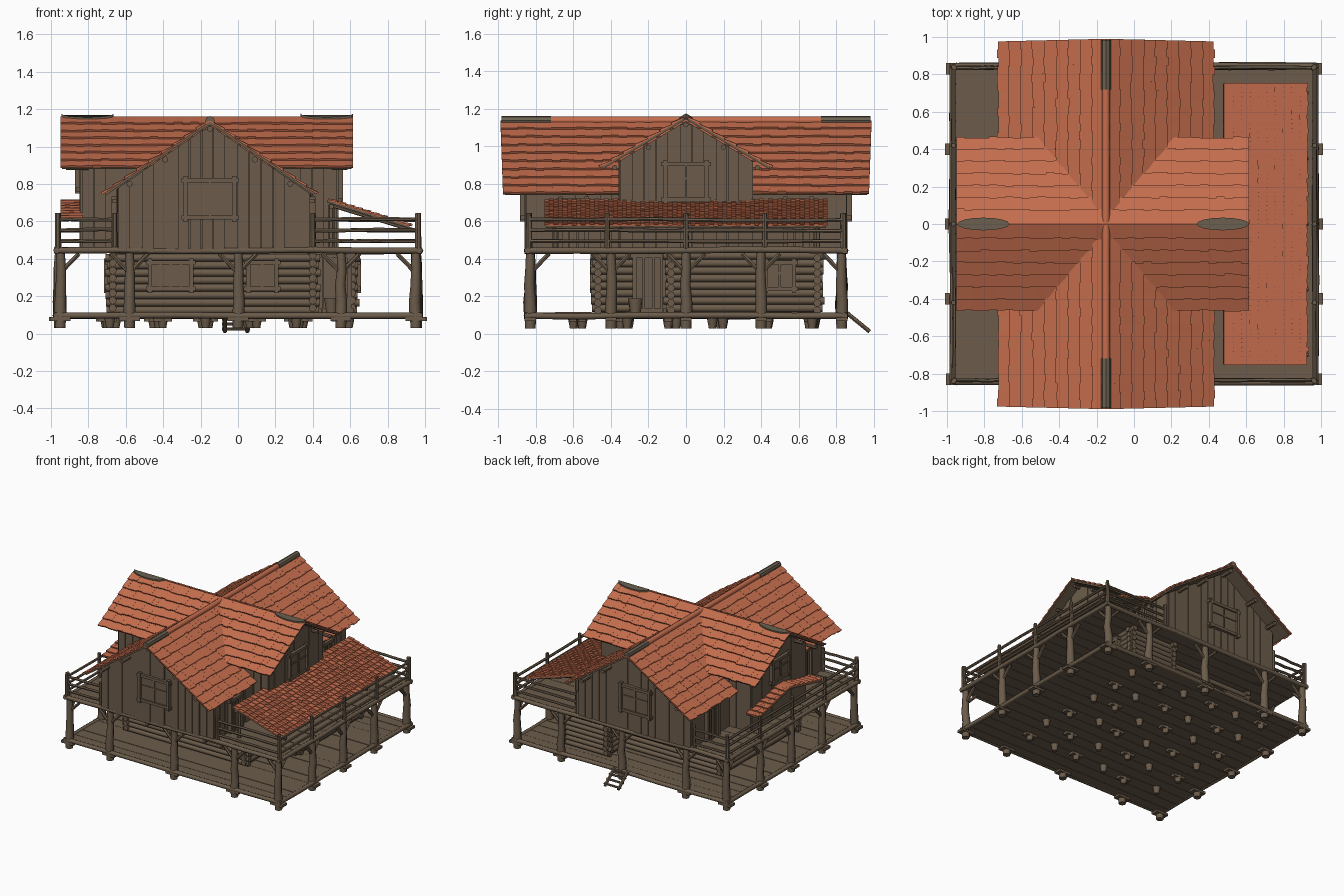
import bpy, bmesh, math, random
from mathutils import Vector as V

if "Cube" in bpy.data.objects:
    bpy.data.objects.remove(bpy.data.objects["Cube"])

random.seed(4)
R = random.uniform


def material(name, col):
    m = bpy.data.materials.new(name)
    m.diffuse_color = (*col, 1)
    m.use_nodes = True
    m.node_tree.nodes["Principled BSDF"].inputs["Base Color"].default_value = m.diffuse_color
    return m


WOOD = material("weathered_wood", (0.150, 0.108, 0.070))
TILE = material("clay_tile", (0.56, 0.155, 0.075))
CAP = material("ridge_cap_wood", (0.145, 0.118, 0.080))


class Part:
    """Collects solids into one mesh object."""
    def __init__(self, name, mat=WOOD):
        self.name, self.mat, self.bm = name, mat, bmesh.new()

    def loft(self, rings):
        rs = [[self.bm.verts.new(p) for p in r] for r in rings]
        n = len(rs[0])
        for a, b in zip(rs, rs[1:]):
            for i in range(n):
                self.bm.faces.new((a[i], a[(i + 1) % n], b[(i + 1) % n], b[i]))
        self.bm.faces.new(rs[0][::-1])
        self.bm.faces.new(rs[-1])

    def box(self, a, b):
        (x, y, z), (X, Y, Z) = a, b
        self.loft([[(x, y, h), (X, y, h), (X, Y, h), (x, Y, h)] for h in (z, Z)])

    def log(self, p, q, r1, r2=None, n=8, segs=1, wob=0.0):
        p, q, r2 = V(p), V(q), r2 or r1
        d = (q - p).normalized()
        u = d.orthogonal().normalized()
        w = d.cross(u)
        rings = []
        for s in range(segs + 1):
            t = s / segs
            c = p.lerp(q, t)
            if 0 < s < segs:
                c = c + u * R(-wob, wob) + w * R(-wob, wob)
            r = r1 + (r2 - r1) * t
            rings.append([c + (u * math.cos(k * math.tau / n) + w * math.sin(k * math.tau / n)) * r
                          for k in range(n)])
        self.loft(rings)

    def done(self, smooth=False):
        bmesh.ops.recalc_face_normals(self.bm, faces=self.bm.faces)
        me = bpy.data.meshes.new(self.name)
        self.bm.to_mesh(me)
        self.bm.free()
        me.materials.append(self.mat)
        ob = bpy.data.objects.new(self.name, me)
        bpy.context.collection.objects.link(ob)
        if smooth:
            bpy.context.view_layer.objects.active = ob
            ob.select_set(True)
            bpy.ops.object.shade_smooth_by_angle(angle=math.radians(50))
            ob.select_set(False)


def slope(name, top0, top1, down, rows, cols, thick=0.012, rib=0.0, flare=0.0):
    """One roof slope: wooden slab with overlapping tile courses."""
    top0, top1, down = V(top0), V(top1), V(down)
    mid, half = (top0 + top1) / 2, (top1 - top0) / 2
    nrm = half.cross(down).normalized()
    nrm = nrm if nrm.z > 0 else -nrm

    def P(u, t, h):
        return mid + half * (u * (1 - flare * t)) + down * t + nrm * h
    slab = Part(name + "_underside")
    slab.loft([[P(-.99, t, h), P(.99, t, h), P(.99, t, h - .014), P(-.99, t, h - .014)]
               for t, h in ((0, 0), (.985, 0))])
    slab.done()
    tiles = Part(name + "_tiles", TILE)
    for i in range(rows):
        for j in range(cols):
            a, b = -1 + 2 * j / cols, -1 + 2 * (j + 1) / cols
            t0, t1 = i / rows, min((i + 1 + R(.02, .16)) / rows, 1.0 + R(-.008, .012))
            h = rib * (j % 2) + R(0, .002)
            tiles.loft([[P(a, t0, h), P(b, t0, h), P(b, t0, -.004), P(a, t0, -.004)],
                        [P(a, t1, h + thick), P(b, t1, h + thick), P(b, t1, 0), P(a, t1, 0)]])
    tiles.done()


# Decks: plank floors with perimeter beams
for name, z in (("ground_deck", .085), ("balcony_deck", .432)):
    d = Part(name)
    for k in range(17):
        y = -.85 + k * .1
        d.box((-.97 + R(-.006, .006), y, z), (.97 + R(-.006, .006), y + .097, z + .018 + R(0, .004)))
    d.box((-.965, -.845, z + .002), (.965, .845, z + .014))
    for s in (-1, 1):
        d.log((-.985, s * .845, z + .012), (.985, s * .845, z + .012), .017, segs=6, wob=.004)
        d.log((s * .97, -.86, z + .012), (s * .97, .86, z + .012), .017, segs=6, wob=.004)
    d.done(True)

# Columns with feet and diagonal braces round the perimeter
XS, YS = (-.95, -.58, 0, .55, .95), (-.82, -.4, 0, .4, .82)
spots = [(x, s * .83, 0) for x in XS for s in (-1, 1)] + [(s * .955, y, 1) for y in YS[1:-1] for s in (-1, 1)]
cols, braces, feet = Part("columns"), Part("column_braces"), Part("column_feet")
for x, y, side in spots:
    cols.log((x, y, .08), (x, y, .44), .033, .023, 8, 4, .006)
    feet.log((x, y, .03), (x, y, .085), .028, .03)
    feet.box((x - .055, y - .03, .068), (x + .055, y + .03, .088))
    dirs = [(s, 0) for s in (-1, 1)] if not side else []
    if side or abs(x) > .9:
        dirs += [(0, s) for s in (-1, 1)]
    for dx, dy in dirs:
        X, Y = x + dx * .1, y + dy * .1
        if abs(X) < 1 and abs(Y) < .87:
            braces.log((x, y, .325), (X, Y, .428), .013, .012, 6)
for p in (cols, braces, feet):
    p.done(True)

# Foundation stumps under the house
st = Part("foundation_stumps")
for i in range(6):
    for j in range(6):
        x, y = -.68 + i * .25 + R(-.03, .03), -.58 + j * .25 + R(-.03, .03)
        st.log((x, y, .03), (x, y, .088), .019, .03)
        if (i + j) % 2:
            st.box((x - .05, y - .022, .066), (x + .05, y + .022, .086))
st.done(True)


# Railings
rail = Part("balcony_railing")
runs = [((-.96, s * .835), (-.66, s * .835)) for s in (-1, 1)] + \
       [((.40, s * .835), (.96, s * .835)) for s in (-1, 1)] + \
       [((s * .965, -.84), (s * .965, .84)) for s in (-1, 1)]
for a, b in runs:
    for z in (.495, .552, .61):
        rail.log((*a, z), (*b, z + R(-.004, .004)), .0105, n=6, segs=5, wob=.003)
    n = max(1, round((V(b) - V(a)).length / .41))
    for k in range(n + 1):
        p = V(a).lerp(V(b), k / n)
        rail.log((*p, .44), (*p, .645), .016, .013, 7)
rail.done(True)

# Log cabin below: solid cores with stacked logs on the faces
core, logs = Part("cabin_core"), Part("cabin_logs")
for x, y, X, Y in ((-.67, -.47, .40, .50), (.22, -.08, .61, .70)):
    core.box((x, y, .1), (X, Y, .435))
    for k in range(8):
        z = .125 + k * .04
        e = .035 + R(-.008, .008)
        for yy in (y, Y):
            logs.log((x - e, yy, z), (X + e, yy, z), .021, n=8)
        for xx in (x, X):
            logs.log((xx, y - e, z + .012), (xx, Y + e, z + .012), .021, n=8)
core.box((.40, -.28, .1), (.42, -.09, .43))
core.done()
logs.done(True)
bucket = Part("bucket")
bucket.log((.50, -.27, .105), (.50, -.27, .19), .028, .04, 10)
bucket.done(True)


# Upper storey: gabled bodies clad in vertical boards
def body(name, axis, c, half_w, ends, ridge, pitch):
    def pt(w, l, z):
        return (w, l, z) if axis == 'y' else (l, w, z)

    def top(w):
        return ridge - pitch * abs(w - c)
    p = Part(name)
    L, H = c - half_w[0], c + half_w[1]
    p.loft([[pt(L, l, .44), pt(H, l, .44), pt(H, l, top(H)), pt(c, l, ridge), pt(L, l, top(L))] for l in ends])
    n = round((H - L) / .065)
    for s, l in zip((-1, 1), ends):
        for k in range(n):
            a, b = L + (H - L) * k / n, L + (H - L) * (k + .95) / n
            o = l + s * R(.004, .012)
            p.loft([[pt(a, v, .435), pt(b, v, .435), pt(b, v, top(b)), pt(a, v, top(a))] for v in (l, o)])
    n = round((ends[1] - ends[0]) / .065)
    for s, w in ((-1, L), (1, H)):
        for k in range(n):
            a, b = [ends[0] + (ends[1] - ends[0]) * (k + f) / n for f in (0, .95)]
            o = w + s * R(.003, .010)
            p.loft([[pt(v, a, .435), pt(v, b, .435), pt(v, b, top(w) - .003), pt(v, a, top(w) - .003)]
                    for v in (w, o)])
    p.done()


body("long_house_walls", 'y', -.15, (.49, .53), (-.85, .85), 1.115, .684)
body("cross_wing_walls", 'x', 0, (.35, .35), (-.835, .525), 1.135, .6)

# Tiled roofs
for s, nm in ((-1, "left"), (1, "right")):
    slope("long_roof_" + nm, (-.15, -.99, 1.137), (-.15, .99, 1.137), (s * .57, 0, -.39), 9, 44, flare=.014)
for s, nm in ((-1, "front"), (1, "back")):
    slope("cross_roof_" + nm, (-.95, 0, 1.16), (.615, 0, 1.16), (0, s * .455, -.272), 7, 36)
    slope("canopy_" + nm, (-.95, 0, .715), (-.83, 0, .715), (0, s * .41, -.095), 7, 5)
slope("porch_roof", (.48, -.755, .715), (.48, .755, .715), (.445, 0, -.14), 10, 62, .007, .006)

# Ridge logs, end caps, purlins and rafters
rd = Part("ridge_tiles", TILE)
rd.log((-.15, -.72, 1.138), (-.15, .72, 1.138), .022, n=8)
rd.done(True)
cap = Part("ridge_end_caps", CAP)
for s in (-1, 1):
    cap.log((-.15, s * .72, 1.137), (-.15, s * .985, 1.137), .026, n=8)
    x = -.165 + s * .64
    cap.loft([[(x + .14 * math.cos(a), .034 * math.sin(a), h - abs(.02 * math.sin(a)))
               for a in [k * math.tau / 16 for k in range(16)]] for h in (1.15, 1.176)])
cap.done()
fr = Part("purlins_and_rafters")
for f in (-.43, -.24, 0, .24, .43):
    z = 1.095 - .684 * abs(f)
    for s in (-1, 1):
        fr.log((-.15 + f, s * .80, z), (-.15 + f, s * .955, z), .017, n=7)
for f in (-.38, -.2, 0, .2, .38):
    z = 1.115 - .6 * abs(f)
    fr.log((-.92, f, z), (-.80, f, z), .014, n=7)
    fr.log((.50, f, z), (.585, f, z), .014, n=7)
for y in (-.7, -.35, 0, .35, .7):
    fr.log((.49, y, .69), (.93, y, .555), .012, n=6)
fr.log((.50, -.74, .68), (.50, .74, .68), .014, n=6)
for y in (-.7, .7):
    fr.log((.50, y, .45), (.50, y, .69), .016, n=6)
fr.done(True)


# Windows and doors: framed plates set on a wall facing n (+-x or +-y)
def opening(p, c, n, w, h, bars=1, cross=1):
    c, n = V(c), V(n)
    t = V((abs(n.y), abs(n.x), 0))

    def plate(a, b, z0, z1, d):
        e = [c + t * a + V((0, 0, z0)) - n * .02, c + t * b + V((0, 0, z1)) + n * d]
        p.box([min(v) for v in zip(*e)], [max(v) for v in zip(*e)])
    f = .022
    plate(-w / 2, w / 2, -h / 2, h / 2, .010)
    for s in (-1, 1):
        m = s * w / 2
        plate(m - f / 2, m + f / 2, -h / 2 - f, h / 2 + f, .026)
        plate(-w / 2 - f, w / 2 + f, s * h / 2 - f / 2, s * h / 2 + f / 2, .022)
    for k in range(bars):
        m = -w / 2 + w * (k + 1) / (bars + 1)
        plate(m - .006, m + .006, -h / 2, h / 2, .018)
    if cross:
        plate(-w / 2, w / 2, -.006 + h * .1, .006 + h * .1, .017)


win, door = Part("windows"), Part("doors")
for s in (-1, 1):
    opening(win, (-.15, s * .86, .72), (0, s, 0), .26, .2)
opening(win, (.535, 0, .81), (1, 0, 0), .22, .19)
opening(win, (-.845, 0, .85), (-1, 0, 0), .22, .16)
opening(win, (-.36, -.487, .31), (0, -1, 0), .22, .14, 3)
opening(win, (.13, -.487, .31), (0, -1, 0), .15, .14)
opening(win, (.632, .5, .31), (1, 0, 0), .15, .14)
opening(win, (-.69, .1, .31), (-1, 0, 0), .18, .14)
for c, n in (((.425, -.20, .27), (1, 0, 0)), ((.52, -.10, .27), (0, -1, 0))):
    opening(door, c, n, .15, .29, 2, 0)
for y in (-.6, .6):
    opening(door, (.39, y, .58), (1, 0, 0), .14, .26, 2, 0)
    opening(door, (-.65, y, .58), (-1, 0, 0), .14, .26, 2, 0)
win.done()
door.done()

# Ladder down from the back of the ground deck
lad = Part("ladder")
for x in (-.07, .05):
    lad.log((x, .85, .118), (x, .98, .012), .012, n=6)
for k in range(4):
    t = .15 + k * .25
    lad.log((-.085, .85 + .13 * t, .12 - .106 * t), (.065, .85 + .13 * t, .12 - .106 * t), .009, n=6)
lad.done(True)
